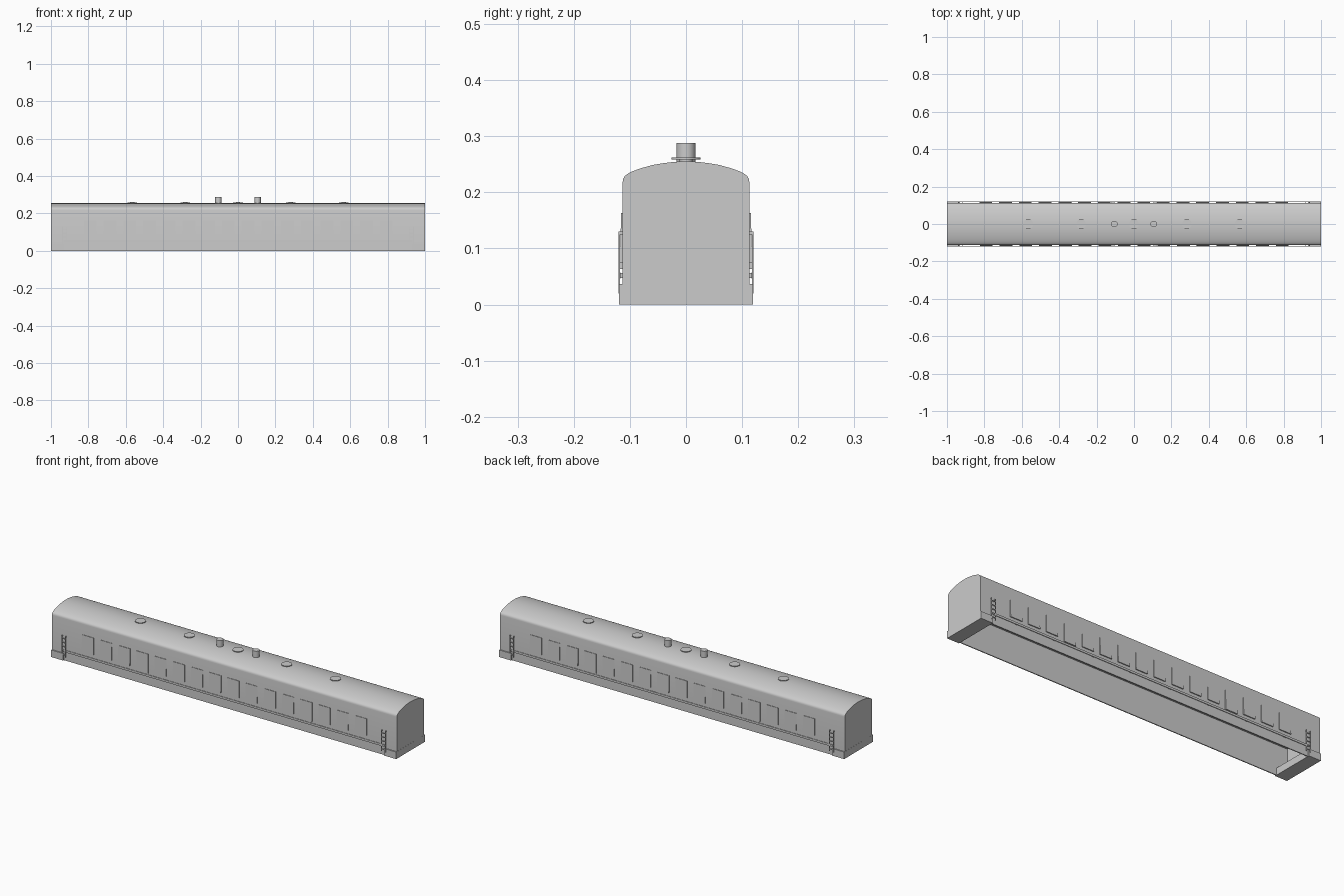
import bpy, bmesh, math
from mathutils import Matrix, Vector

cube = bpy.data.objects.get("Cube")
if cube:
    bpy.data.objects.remove(cube, do_unlink=True)

grey = bpy.data.materials.new("plain_grey")
grey.use_nodes = True
grey.diffuse_color = (0.6, 0.6, 0.6, 1)
grey.node_tree.nodes["Principled BSDF"].inputs["Base Color"].default_value = (0.6, 0.6, 0.6, 1)

WALL = 0.113      # half width of the body
INNER = 0.108     # half width of the hollow inside
CEILING = 0.158   # top of the hollow inside
SILL = 0.037      # height of the end sills


def finish(name, bm, smooth=False):
    bmesh.ops.recalc_face_normals(bm, faces=bm.faces)
    mesh = bpy.data.meshes.new(name)
    bm.to_mesh(mesh)
    bm.free()
    mesh.materials.append(grey)
    obj = bpy.data.objects.new(name, mesh)
    bpy.context.collection.objects.link(obj)
    if smooth:
        bpy.ops.object.select_all(action='DESELECT')
        obj.select_set(True)
        bpy.context.view_layer.objects.active = obj
        bpy.ops.object.shade_smooth_by_angle(angle=math.radians(35))
    return obj


def add_box(bm, low, high):
    low, high = Vector(low), Vector(high)
    size = high - low
    matrix = Matrix.Translation((low + high) / 2) @ Matrix.Diagonal((*map(abs, size), 1))
    bmesh.ops.create_cube(bm, size=1, matrix=matrix)


def add_cylinder(bm, x, radius, z0, z1):
    bmesh.ops.create_cone(bm, cap_ends=True, segments=24, radius1=radius, radius2=radius,
                          depth=z1 - z0, matrix=Matrix.Translation((x, 0, (z0 + z1) / 2)))


def add_extrusion(bm, section, x0, x1):
    face = bm.faces.new([bm.verts.new((x0, y, z)) for y, z in section])
    run = bmesh.ops.extrude_face_region(bm, geom=[face])
    bmesh.ops.translate(bm, vec=(x1 - x0, 0, 0),
                        verts=[v for v in run["geom"] if isinstance(v, bmesh.types.BMVert)])


# Body shell: hollow and open below, with a curved roof, run lengthwise
half = [(INNER, CEILING), (INNER, 0), (WALL, 0), (WALL, 0.218), (0.112, 0.224), (0.109, 0.229),
        (0.103, 0.2335), (0.094, 0.238), (0.08, 0.243), (0.06, 0.2485), (0.04, 0.252),
        (0.02, 0.2543)]
section = half + [(0, 0.255)] + [(-y, z) for y, z in reversed(half)]
bm = bmesh.new()
add_extrusion(bm, section, -0.9995, 0.9995)
finish("body_shell", bm, smooth=True)

# End walls closing the hollow, and sills slightly wider than the body
for end, label in ((-1, "right"), (1, "left")):
    bm = bmesh.new()
    add_box(bm, (end * 0.993, -INNER, 0.02), (end * 0.9995, INNER, CEILING))
    finish(label + "_end_wall", bm)
    bm = bmesh.new()
    add_box(bm, (end * 0.93, -0.119, 0), (end, 0.119, SILL))
    finish(label + "_end_sill", bm)

for side, label in ((-1, "front"), (1, "back")):
    # Thin rail along the foot of the wall, held off it by small brackets
    bm = bmesh.new()
    add_box(bm, (-0.93, side * 0.1165, 0.046), (0.93, side * 0.119, 0.057))
    for i in range(8):
        x = -0.79 + i * 0.2257
        add_box(bm, (x - 0.008, side * 0.111, 0.047), (x + 0.008, side * 0.1175, 0.056))
    finish(label + "_foot_rail", bm)

    # Row of raised window panels, leaning in a little at the top
    bm = bmesh.new()
    for i in range(16):
        x = side * (0.79 - 0.1055 * i)
        bottom = 0.063 if i in (3, 12) else 0.075
        add_box(bm, (x - 0.034, side * (WALL - 0.003), bottom), (x + 0.034, side * 0.118, 0.163))
    for v in bm.verts:
        if v.co.z > 0.16 and abs(v.co.y) > WALL:
            v.co.y = side * 0.1155
    finish(label + "_window_panels", bm)

    # Ladders near both ends, standing off the wall
    bm = bmesh.new()
    for end in (-1, 1):
        for edge in (-0.011, 0.011):
            x = end * 0.927 + edge
            add_box(bm, (x - 0.0018, side * 0.1175, 0.02), (x + 0.0018, side * 0.1205, 0.13))
            add_box(bm, (x - 0.0018, side * 0.111, 0.125), (x + 0.0018, side * 0.1205, 0.13))
        for k in range(5):
            z = 0.03 + 0.021 * k
            add_box(bm, (end * 0.927 - 0.011, side * 0.1175, z),
                    (end * 0.927 + 0.011, side * 0.1205, z + 0.004))
    finish(label + "_ladders", bm)

# Flat roof vents: a short neck under a round cap
bm = bmesh.new()
for i in range(-2, 3):
    add_cylinder(bm, i * 0.2825, 0.012, 0.245, 0.26)
    add_cylinder(bm, i * 0.2825, 0.026, 0.2585, 0.262)
finish("roof_vents", bm, smooth=True)

# Two taller chimneys
bm = bmesh.new()
for x in (-0.105, 0.105):
    add_cylinder(bm, x, 0.017, 0.245, 0.288)
finish("roof_chimneys", bm, smooth=True)
